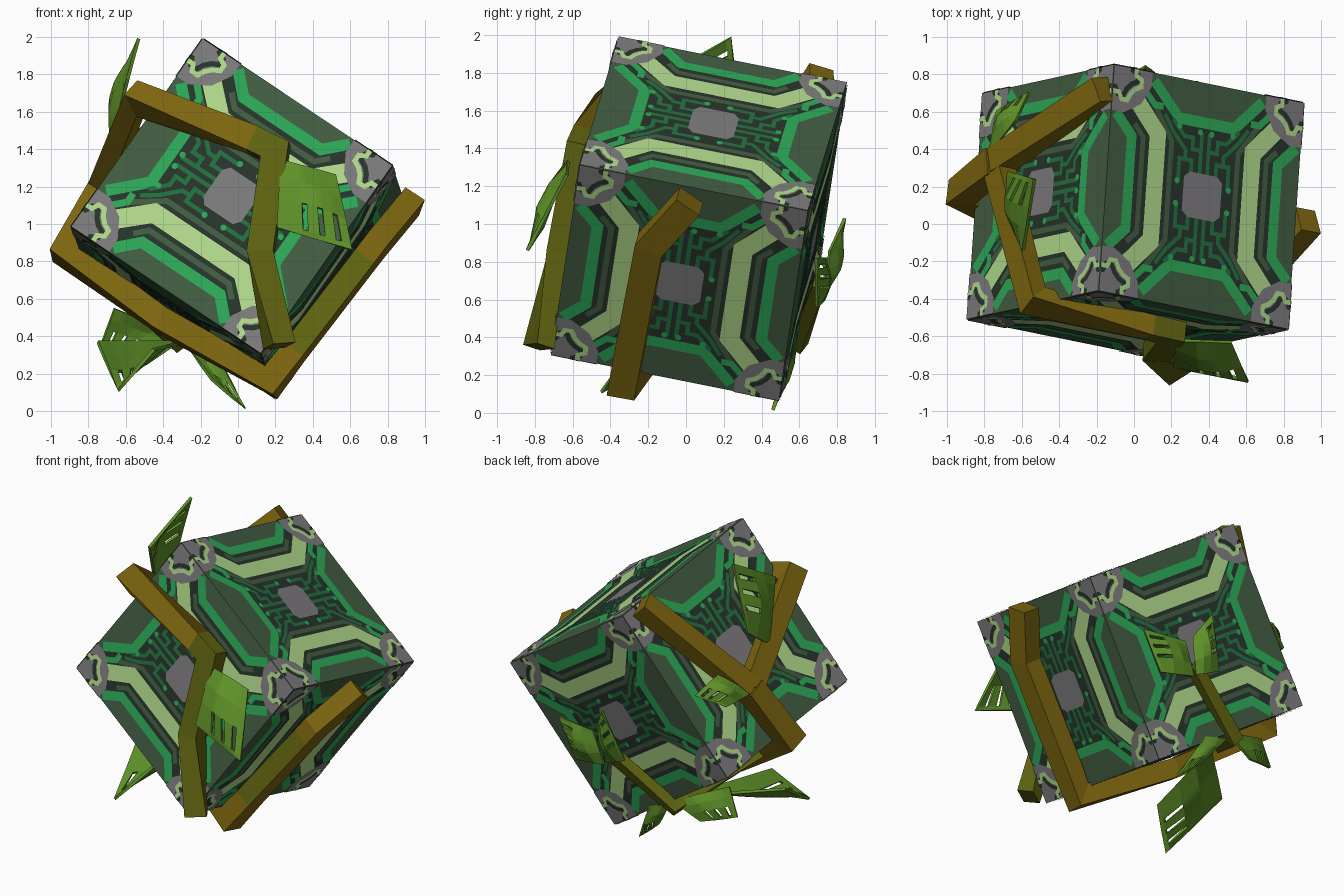
import bpy, bmesh, math
from mathutils import Vector, Matrix

if "Cube" in bpy.data.objects:
    bpy.data.objects.remove(bpy.data.objects["Cube"], do_unlink=True)


def material(name, hexcode):
    rgb = [int(hexcode[i:i + 2], 16) / 255 for i in (0, 2, 4)]
    lin = [c / 12.92 if c <= 0.04045 else ((c + 0.055) / 1.055) ** 2.4 for c in rgb]
    m = bpy.data.materials.new(name)
    m.use_nodes = True
    m.diffuse_color = (*lin, 1)
    m.node_tree.nodes["Principled BSDF"].inputs["Base Color"].default_value = (*lin, 1)
    return m


BOARD = material("board green", "425C42")
DARK = material("dark green", "27342B")
TRACE = material("trace green", "237040")
BRIGHT = material("bright green", "2CA957")
LIGHT = material("light green", "B2DA8C")
GREY = material("grey metal", "7D7B7D")
BROWN = material("vine brown", "7C650F")
OLIVE = material("vine olive", "606410")
LEAF = material("leaf green", "5E9128")
PANEL_MATS = [BOARD, DARK, TRACE, BRIGHT, LIGHT, GREY]


def add_object(name, bm, mats):
    mesh = bpy.data.meshes.new(name)
    bm.to_mesh(mesh)
    bm.free()
    for m in mats:
        mesh.materials.append(m)
    ob = bpy.data.objects.new(name, mesh)
    bpy.context.collection.objects.link(ob)
    return ob


# Tilted cube frame
CENTRE = Vector((0.008, 0.068, 1.028))
HALF = 0.617
ex = Vector((1.01, -0.205, -0.675)).normalized()
ey = Vector((0.08, 1.205, -0.24))
ey = (ey - ex * ey.dot(ex)).normalized()
ez = ex.cross(ey)
FRAME = Matrix((ex, ey, ez)).transposed()

bm = bmesh.new()
bmesh.ops.create_cube(bm, size=2 * HALF)
bm.transform(Matrix.Translation(CENTRE) @ FRAME.to_4x4())
add_object("cube_body", bm, [BOARD])


# Flat circuit artwork, in face coordinates from -1 to 1
def strip(pts, width):
    """Quads of a mitred ribbon along a path."""
    pts = [Vector(p) for p in pts]
    dirs = [(b - a).normalized() for a, b in zip(pts, pts[1:])]
    rails = []
    for i, p in enumerate(pts):
        d0, d1 = dirs[max(i - 1, 0)], dirs[min(i, len(dirs) - 1)]
        n0, n1 = Vector((-d0.y, d0.x)), Vector((-d1.y, d1.x))
        m = (n0 + n1).normalized()
        off = m * (width / 2 / max(m.dot(n0), 0.4))
        rails.append((p + off, p - off))
    return [(a[0], b[0], b[1], a[1]) for a, b in zip(rails, rails[1:])]


def dot(x, y, r):
    return [[(x + r * math.cos(k * math.pi / 4), y + r * math.sin(k * math.pi / 4)) for k in range(8)]]


def both(pts):
    """Extend a half path by its mirror image in the first coordinate."""
    return [(-x, y) for x, y in pts] + [(x, y) for x, y in reversed(pts)]


ART = []  # (polygons, material, layer)
FLIPS = [(1, 1), (-1, 1), (-1, -1), (1, -1)]
ENDS = [(1, 1), (-1, -1)]


def art(polys, mat, layer, flips=FLIPS):
    for fx, fy in flips:
        ART.append(([[(p[0] * fx, p[1] * fy) for p in poly] for poly in polys], mat, layer))


# dark field inside the border lines
art([[(0, 0), (0.65, 0), (0.65, 0.29), (0.9, 0.56), (0.88, 0.88), (0.58, 0.92), (0.42, 0.77), (0, 0.77)]], DARK, 1)
# border lines and broad bands
art(strip(both([(0.59, 0.95), (0.41, 0.77)]), 0.1), BRIGHT, 2, ENDS)
art(strip([(y, x) for x, y in both([(0.57, 0.93), (0.29, 0.65)])], 0.1), BRIGHT, 2, ENDS)
art(strip(both([(0.78, 0.79), (0.47, 0.5)]), 0.17), LIGHT, 3, ENDS)
art(strip(both([(0.76, 0.58), (0.44, 0.35)]), 0.05), BOARD, 2, ENDS)
art(strip(both([(0.52, 0.75), (0.42, 0.65)]), 0.05), BOARD, 2, ENDS)
art(strip([(0.83, 0.66), (0.72, 0.55), (0.72, 0.46)], 0.06), BRIGHT, 3)
# thin traces and solder dots
for path in ([(0.18, 0.04), (0.56, 0.04)],
             [(0.16, 0.13), (0.3, 0.13), (0.3, 0.26), (0.1, 0.26)],
             [(0.3, 0.2), (0.38, 0.2), (0.52, 0.34), (0.66, 0.44)],
             [(0.4, 0.04), (0.4, 0.13), (0.5, 0.13), (0.5, 0.22), (0.63, 0.35)]):
    art(strip(path, 0.038), TRACE, 3)
for x, y in ((0.1, 0.27), (0.56, 0.06), (0.58, 0.28)):
    art(dot(x, y, 0.028), BRIGHT, 4)
# central chip and metal corners with a wavy inlay
art([[(0, 0), (0.2, 0), (0.2, 0.14), (0.15, 0.2), (0, 0.2)]], GREY, 4)
art([[(1, 1), (0.6, 1), (0.6, 0.87), (0.7, 0.7), (0.87, 0.6), (1, 0.6)]], GREY, 4)
wave = [(1, 0.77), (0.94, 0.77), (0.91, 0.71), (0.85, 0.71), (0.82, 0.77)]
wave += [(y, x) for x, y in reversed(wave)]
art(strip([(min(x + 0.04, 1), min(y + 0.04, 1)) for x, y in wave], 0.045), DARK, 5)
art(strip(wave, 0.042), LIGHT, 6)

for name, n, s in (("front", -ey, ex), ("back", ey, ex), ("left", ex, ez),
                   ("right", -ex, ez), ("top", ez, ey), ("bottom", -ez, ey)):
    t = n.cross(s)
    bm = bmesh.new()
    for polys, mat, layer in ART:
        for poly in polys:
            area = sum(a[0] * b[1] - a[1] * b[0] for a, b in zip(poly, poly[1:] + poly[:1]))
            pts = poly if area > 0 else poly[::-1]
            face = bm.faces.new([bm.verts.new(CENTRE + s * (x * HALF) + t * (y * HALF)
                                              + n * (HALF + 0.0014 * layer)) for x, y in pts])
            face.material_index = PANEL_MATS.index(mat)
    add_object("circuit_panel_" + name, bm, PANEL_MATS)


# Square-section vines wrapped around the cube
def vine(name, pts, colours, width=0.14, depth=0.12):
    """One colour code per segment: B brown, O olive, S brown with one olive side."""
    pts = [Vector(p) for p in pts]
    bm = bmesh.new()
    rings = []
    for i, p in enumerate(pts):
        d0 = (p - pts[i - 1]).normalized() if i else (pts[1] - p).normalized()
        d1 = (pts[i + 1] - p).normalized() if i < len(pts) - 1 else d0
        tan = (d0 + d1).normalized()
        grow = 1 / max(tan.dot(d0), 0.65)
        local = FRAME.transposed() @ (p - CENTRE)
        big = max(abs(c) for c in local)
        out = FRAME @ Vector([c if abs(c) > 0.88 * big else 0 for c in local])
        out = (out - tan * out.dot(tan)).normalized()
        side = tan.cross(out)
        # the mitre only widens the ring in the direction of the bend
        if abs((d1 - d0).dot(out)) > abs((d1 - d0).dot(side)):
            out *= grow
        else:
            side *= grow
        rings.append([bm.verts.new(p + side * (a * width / 2) + out * (b * depth / 2))
                      for a, b in ((1, 1), (-1, 1), (-1, -1), (1, -1))])
    for r0, r1, code in zip(rings, rings[1:], colours):
        for k in range(4):
            face = bm.faces.new((r0[k], r0[(k + 1) % 4], r1[(k + 1) % 4], r1[k]))
            face.material_index = int(code == "O" or (code == "S" and k == 1))
    bm.faces.new(rings[0]).material_index = int(colours[0] == "O")
    bm.faces.new(rings[-1][::-1]).material_index = int(colours[-1] == "O")
    bmesh.ops.recalc_face_normals(bm, faces=bm.faces)
    add_object(name, bm, [BROWN, OLIVE])


fork = (-0.73, 0.33, 1.2)
vine("right_vine", [(-0.16, 0.72, 1.79), fork], "B")
vine("front_vine", [fork, (-0.54, -0.41, 1.67), (0.08, -0.55, 1.45), (0.2, -0.58, 1.39),
                    (0.12, -0.68, 0.85), (0.22, -0.78, 0.35)], "BBOOO", 0.14, 0.11)
vine("bottom_vine", [fork, (-0.92, 0.17, 0.85), (-0.4, -0.09, 0.48), (0.18, -0.33, 0.16),
                     (0.3, -0.3, 0.318), (0.68, -0.205, 0.812), (0.74, -0.19, 0.89), (0.93, 0.02, 1.12)],
     "BBBBSBB", 0.15, 0.125)
vine("back_vine", [(-0.65, 0.08, 0.66), (-0.33, 0.6, 0.37), (0.1, 0.71, 0.69)], "OO", 0.08, 0.07)


# Curved leaves with slots along one edge
def leaf(name, base, left, tip, right, bulge=0.05):
    base, left, tip, right = map(Vector, (base, left, tip, right))
    normal = (tip - base).cross(right - left).normalized()
    if normal.dot((base + tip) / 2 - CENTRE) < 0:
        normal.negate()
    us, vs = [0, 0.35, 0.42, 0.58, 0.65, 0.8, 0.87, 1], [0, 0.3, 0.6, 0.93, 1]
    bm = bmesh.new()
    grid = [[bm.verts.new(base * (1 - u) * (1 - v) + left * u * (1 - v) + tip * u * v + right * (1 - u) * v
                          + normal * bulge * math.sin(math.pi * u) * math.sin(math.pi * v))
             for v in vs] for u in us]
    for i in range(len(us) - 1):
        for j in range(len(vs) - 1):
            if not (i in (1, 3, 5) and j == 2):
                bm.faces.new((grid[i][j], grid[i + 1][j], grid[i + 1][j + 1], grid[i][j + 1]))
    ob = add_object(name, bm, [LEAF])
    mod = ob.modifiers.new("thickness", "SOLIDIFY")
    mod.thickness, mod.offset = 0.018, 0


leaf("side_leaf_tall", (-0.68, 0.06, 1.4), (-0.59, -0.14, 1.77), (-0.53, 0.24, 1.99), (-0.67, 0.28, 1.56), 0.06)
leaf("side_leaf_small", (-0.77, 0.38, 1.2), (-0.63, 0.55, 1.36), (-0.56, 0.7, 1.25), (-0.73, 0.6, 1.18))
leaf("front_leaf", (0.23, -0.62, 1.34), (0.52, -0.63, 1.26), (0.61, -0.84, 0.86), (0.21, -0.76, 0.98), 0.06)
leaf("bottom_leaf_large", (-0.29, 0.42, 0.37), (-0.75, -0.03, 0.37), (-0.64, -0.45, 0.11), (-0.45, -0.3, 0.33))
leaf("bottom_leaf_side", (-0.3, 0.58, 0.4), (-0.66, 0.46, 0.55), (-0.73, 0.47, 0.36), (-0.5, 0.55, 0.3), 0.03)
leaf("bottom_leaf_narrow", (-0.28, 0.58, 0.36), (-0.12, 0.56, 0.32), (0.04, 0.46, 0.015), (-0.14, 0.5, 0.17), 0.03)
leaf("back_leaf_up", (0.1, 0.73, 0.62), (0.15, 0.76, 0.86), (0.06, 0.84, 1.03), (-0.06, 0.76, 0.69))
leaf("back_leaf_side", (0.12, 0.73, 0.6), (0.2, 0.74, 0.82), (0.5, 0.69, 0.82), (0.36, 0.69, 0.56))
